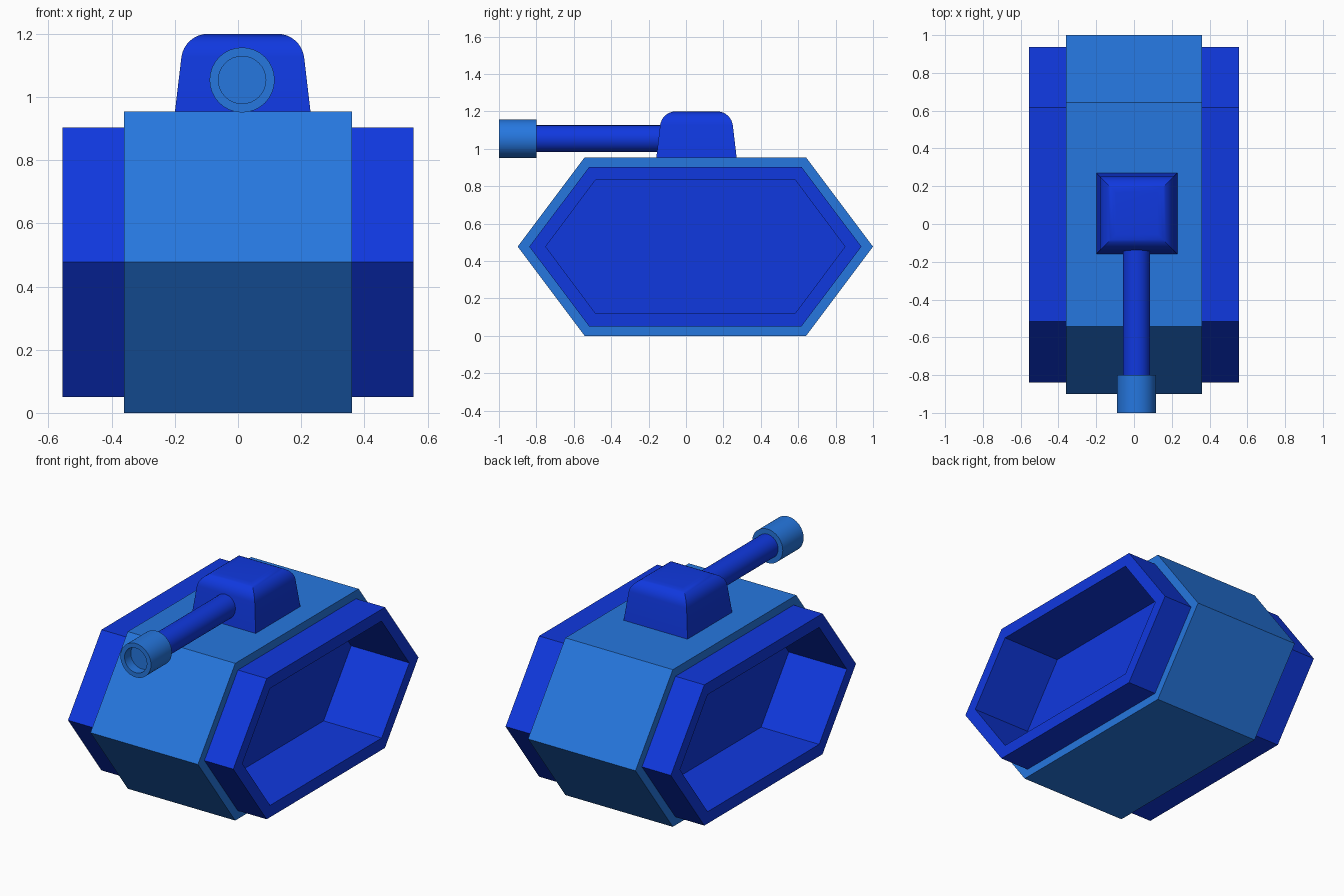
import bpy, bmesh, math

if "Cube" in bpy.data.objects:
    bpy.data.objects.remove(bpy.data.objects["Cube"])


def material(name, rgb):
    m = bpy.data.materials.new(name)
    m.diffuse_color = (*rgb, 1)
    m.use_nodes = True
    m.node_tree.nodes["Principled BSDF"].inputs["Base Color"].default_value = m.diffuse_color
    return m


DEEP = material("deep blue", (0.005, 0.040, 0.74))
LIGHT = material("light blue", (0.019, 0.185, 0.74))


def skin(name, loops, mat, cap_start=False, cap_end=False, smooth=False):
    """Join a series of equal-sized point loops into a surface."""
    bm = bmesh.new()
    rings = [[bm.verts.new(p) for p in loop] for loop in loops]
    n = len(rings[0])
    for a, b in zip(rings, rings[1:]):
        for i in range(n):
            j = (i + 1) % n
            bm.faces.new((a[i], a[j], b[j], b[i]))
    if cap_start:
        bm.faces.new(rings[0][::-1])
    if cap_end:
        bm.faces.new(rings[-1])
    mesh = bpy.data.meshes.new(name)
    bm.to_mesh(mesh)
    bm.free()
    mesh.materials.append(mat)
    ob = bpy.data.objects.new(name, mesh)
    bpy.context.collection.objects.link(ob)
    if smooth:
        bpy.ops.object.select_all(action='DESELECT')
        ob.select_set(True)
        bpy.context.view_layer.objects.active = ob
        bpy.ops.object.shade_smooth_by_angle(angle=math.radians(35))
    return ob


def hexagon(x, tip, top, height, side=1):
    """Long hexagon across y and z, centred on the hull's middle."""
    yz = [(-tip, 0), (-top, -height), (top, -height),
          (tip, 0), (top, height), (-top, height)]
    return [(x, 0.05 + y, 0.477 + z) for y, z in yz[::side]]


def circle(y, r, n=32):
    return [(0.013 + r * math.cos(2 * math.pi * i / n), y,
             1.054 + r * math.sin(2 * math.pi * i / n)) for i in range(n)]


def square(h, z):
    return [(0.015 + sx * h, 0.056 + sy * h, z)
            for sx, sy in ((-1, -1), (1, -1), (1, 1), (-1, 1))]


OUTER = (0.888, 0.567, 0.427)
INNER = (0.80, 0.535, 0.355)
HULL = (0.95, 0.592, 0.477)

# hull, with side openings hidden behind the tracks
skin("hull", [hexagon(-0.361, *OUTER), hexagon(-0.361, *HULL),
              hexagon(0.361, *HULL), hexagon(0.361, *OUTER)], LIGHT)

# tracks with a deep hollow reaching into the hull
for name, s in (("right_track", 1), ("left_track", -1)):
    skin(name, [hexagon(s * 0.361, *OUTER, s), hexagon(s * 0.555, *OUTER, s),
                hexagon(s * 0.555, *INNER, s), hexagon(s * 0.165, *INNER, s)],
         DEEP, cap_end=True)

# turret: tapered square with a rounded top edge
profile = [(0.215, 0.95)]
for i in range(9):
    a = math.radians(8 + 82 * i / 8)
    profile.append((0.11 + 0.085 * math.cos(a), 1.115 + 0.085 * math.sin(a)))
skin("turret", [square(h, z) for h, z in profile], DEEP,
     cap_start=True, cap_end=True, smooth=True)

# gun barrel and hollow muzzle
skin("barrel", [circle(-0.10, 0.072), circle(-0.82, 0.072)][::-1], DEEP,
     cap_start=True, cap_end=True, smooth=True).data.flip_normals()
skin("muzzle", [circle(-0.80, 0.06), circle(-0.80, 0.103), circle(-1.0, 0.103),
                circle(-1.0, 0.075), circle(-0.94, 0.075)], LIGHT,
     cap_start=True, cap_end=True, smooth=True)

# make all normals point outward
for ob in bpy.data.objects:
    bm = bmesh.new()
    bm.from_mesh(ob.data)
    bmesh.ops.recalc_face_normals(bm, faces=bm.faces)
    bm.to_mesh(ob.data)
    bm.free()
